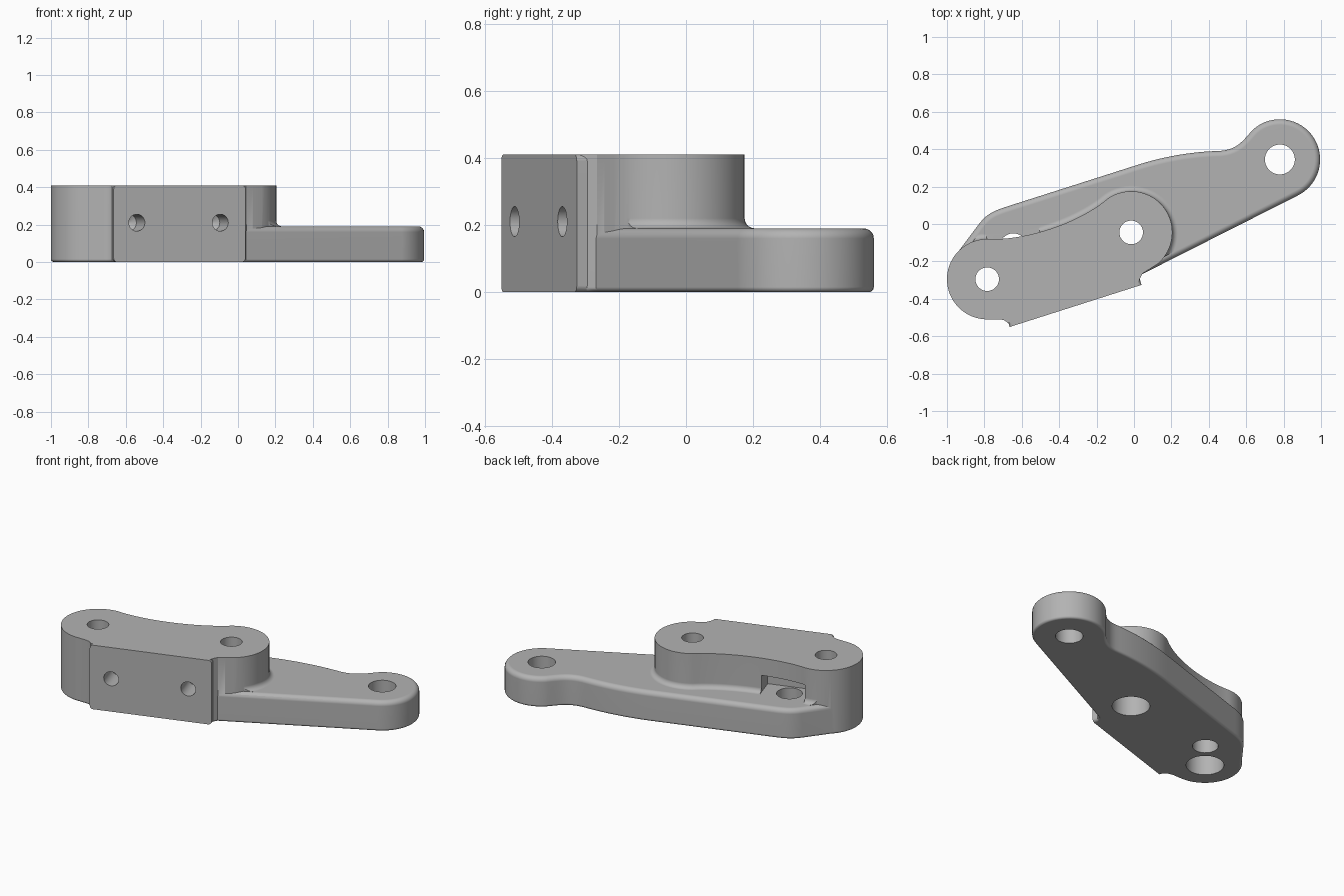
import bpy
import bmesh
import math
from mathutils import Matrix, Vector
from mathutils.geometry import interpolate_bezier

cube = bpy.data.objects.get("Cube")
if cube:
    bpy.data.objects.remove(cube, do_unlink=True)

steel = bpy.data.materials.new("grey_steel")
steel.use_nodes = True
steel.diffuse_color = (0.45, 0.45, 0.45, 1)
steel.node_tree.nodes["Principled BSDF"].inputs["Base Color"].default_value = (0.45, 0.45, 0.45, 1)


def arc(cx, cy, r, a0, a1, n=32):
    angles = [math.radians(a0 + (a1 - a0) * i / n) for i in range(n + 1)]
    return [Vector((cx + r * math.cos(a), cy + r * math.sin(a))) for a in angles]


def curve(*points, n=14):
    return [Vector(p[:2]) for p in interpolate_bezier(*[Vector((*p, 0)) for p in points], n)]


def outline(*pieces):
    """Join arcs, curves and single points into one closed loop."""
    loop = []
    for piece in pieces:
        for p in ([Vector(piece)] if isinstance(piece, tuple) else piece):
            if not loop or (p - loop[-1]).length > 0.002:
                loop.append(p)
    if (loop[0] - loop[-1]).length < 0.002:
        loop.pop()
    return loop


def offset(loop, d):
    """Move a counter-clockwise loop outwards by d."""
    result = []
    for i, p in enumerate(loop):
        a = (p - loop[i - 1]).normalized()
        b = (loop[(i + 1) % len(loop)] - p).normalized()
        na, nb = Vector((a.y, -a.x)), Vector((b.y, -b.x))
        result.append(p + (na + nb) * d / max(1 + na.dot(nb), 0.4))
    return result


def loft(name, loop, levels, matrix=Matrix()):
    """Stack offset copies of a loop at (height, offset) levels into a solid."""
    bm = bmesh.new()
    rings = [[bm.verts.new((p.x, p.y, z)) for p in offset(loop, d)] for z, d in levels]
    n = len(loop)
    for low, high in zip(rings, rings[1:]):
        for i in range(n):
            j = (i + 1) % n
            bm.faces.new((low[i], low[j], high[j], high[i]))
    bm.faces.new(rings[0][::-1])
    bm.faces.new(rings[-1])
    mesh = bpy.data.meshes.new(name)
    bm.to_mesh(mesh)
    bm.free()
    mesh.transform(matrix)
    mesh.materials.append(steel)
    obj = bpy.data.objects.new(name, mesh)
    bpy.context.collection.objects.link(obj)
    return obj


def combine(target, tools, operation):
    """Apply exact booleans to the target and discard the tools."""
    for tool in tools:
        tool.hide_render = True
        mod = target.modifiers.new(operation.lower(), "BOOLEAN")
        mod.operation, mod.solver, mod.object = operation, "EXACT", tool
    bpy.context.view_layer.update()
    evaluated = target.evaluated_get(bpy.context.evaluated_depsgraph_get())
    mesh = bpy.data.meshes.new_from_object(evaluated)
    target.modifiers.clear()
    target.data = mesh
    for tool in tools:
        bpy.data.objects.remove(tool, do_unlink=True)


def rounding(z, r, sign, steps=5):
    """Quarter-round levels at the bottom (sign 1) or top (sign -1)."""
    quarter = [math.pi / 2 * i / steps for i in range(steps + 1)]
    levels = [(z + sign * r * (1 - math.cos(t)), -r * (1 - math.sin(t))) for t in quarter]
    return levels if sign > 0 else levels[::-1]


LEFT, MIDDLE, END, SMALL = (-0.785, -0.295), (-0.015, -0.045), (0.78, 0.345), (-0.645, -0.125)
TOP, PLATE = 0.41, 0.19
tilt = Matrix.Rotation(math.radians(17.7), 4, "Z")

# Long low arm with rounded edges
plate_loop = outline(
    arc(*END, 0.215, -63, 130),
    curve((0.642, 0.51), (0.59, 0.46), (0.56, 0.39), (0.44, 0.39)),
    curve((0.44, 0.39), (0.3, 0.385), (0.15, 0.36), (0, 0.31)),
    curve((-0.69, 0.09), (-0.75, 0.07), (-0.785, 0.055), (-0.825, 0.005), n=8),
    arc(*LEFT, 0.212, 142, 270),
    (-0.7, -0.505), (0, -0.285), (0.04, -0.27))
arm = loft("lever_arm", plate_loop, rounding(0, 0.015, 1) + rounding(PLATE, 0.03, -1))

# Tall two-lobed block
block_loop = outline(
    arc(*MIDDLE, 0.22, -50, 125),
    curve((-0.141, 0.135), (-0.29, 0.01), (-0.56, -0.085), (-0.77, -0.081), n=24),
    arc(*LEFT, 0.215, 86, 270),
    (-0.715, -0.51), (-0.69, -0.516), (-0.675, -0.53), (-0.655, -0.53),
    (0.025, -0.315), (0.03, -0.295), (0.045, -0.265), (0.08, -0.243))
block = loft("raised_block", block_loop, rounding(0, 0.015, 1) + [(TOP, 0)])

# Fillet where the block meets the arm, trimmed to the arm's flat top
r = 0.03
sweep = [math.pi / 2 * i / 5 for i in range(6)]
fillet = loft("block_fillet", block_loop,
              [(0.17, r)] + [(PLATE + r * (1 - math.cos(t)), r * (1 - math.sin(t))) for t in sweep]
              + [(PLATE + r + 0.001, -0.003)])
trim = loft("fillet_trim", plate_loop, [(0.1, -r), (0.4, -r)])
combine(fillet, [trim], "INTERSECT")

# Flat mounting pad on the front
pad_frame = Matrix.Translation((-0.312, -0.438, TOP / 2)) @ tilt @ Matrix.Rotation(math.pi / 2, 4, "X")
w, h, c = 0.37, TOP / 2, 0.02
pad_loop = outline(arc(w - c, h - c, c, 0, 90, 5), arc(c - w, h - c, c, 90, 180, 5),
                   arc(c - w, c - h, c, 180, 270, 5), arc(w - c, c - h, c, 270, 360, 5))
pad = loft("mounting_pad", pad_loop, [(-0.12, 0), (0, 0)], pad_frame)
combine(arm, [block, fillet, pad], "UNION")


# Vertical bores, counterbores, pocket and blind pad holes
def bore(x, y, radius, levels, matrix=Matrix()):
    return loft("bore", outline(arc(x, y, radius, 0, 360, 48)), levels, matrix)


cutters = [bore(*END, 0.08, [(-0.1, 0), (0.5, 0)]),
           bore(*SMALL, 0.075, [(-0.1, 0), (0.25, 0)])]
for centre in (LEFT, MIDDLE):
    cutters.append(bore(*centre, 0.063, [(0.1, 0), (0.5, 0)]))
    cutters.append(bore(*centre, 0.11, [(-0.1, 0), (0.18, 0)]))
for u in (-0.24, 0.228):
    cutters.append(bore(u, 0.005, 0.045, [(-0.175, -0.042), (-0.15, 0), (0.05, 0)], pad_frame))
pocket_loop = outline((-0.12, -0.09), (0.16, -0.09), (0.16, 0.25), (-0.12, 0.25))
cutters.append(loft("pocket", pocket_loop, [(PLATE + 0.001, 0), (0.3, 0)],
                    Matrix.Translation((*SMALL, 0)) @ tilt))
combine(arm, cutters, "DIFFERENCE")

# Smooth shading with crisp edges
bpy.ops.object.select_all(action="DESELECT")
arm.select_set(True)
bpy.context.view_layer.objects.active = arm
bpy.ops.object.shade_smooth_by_angle(angle=math.radians(30))
weighted = arm.modifiers.new("even_shading", "WEIGHTED_NORMAL")
weighted.keep_sharp = True
